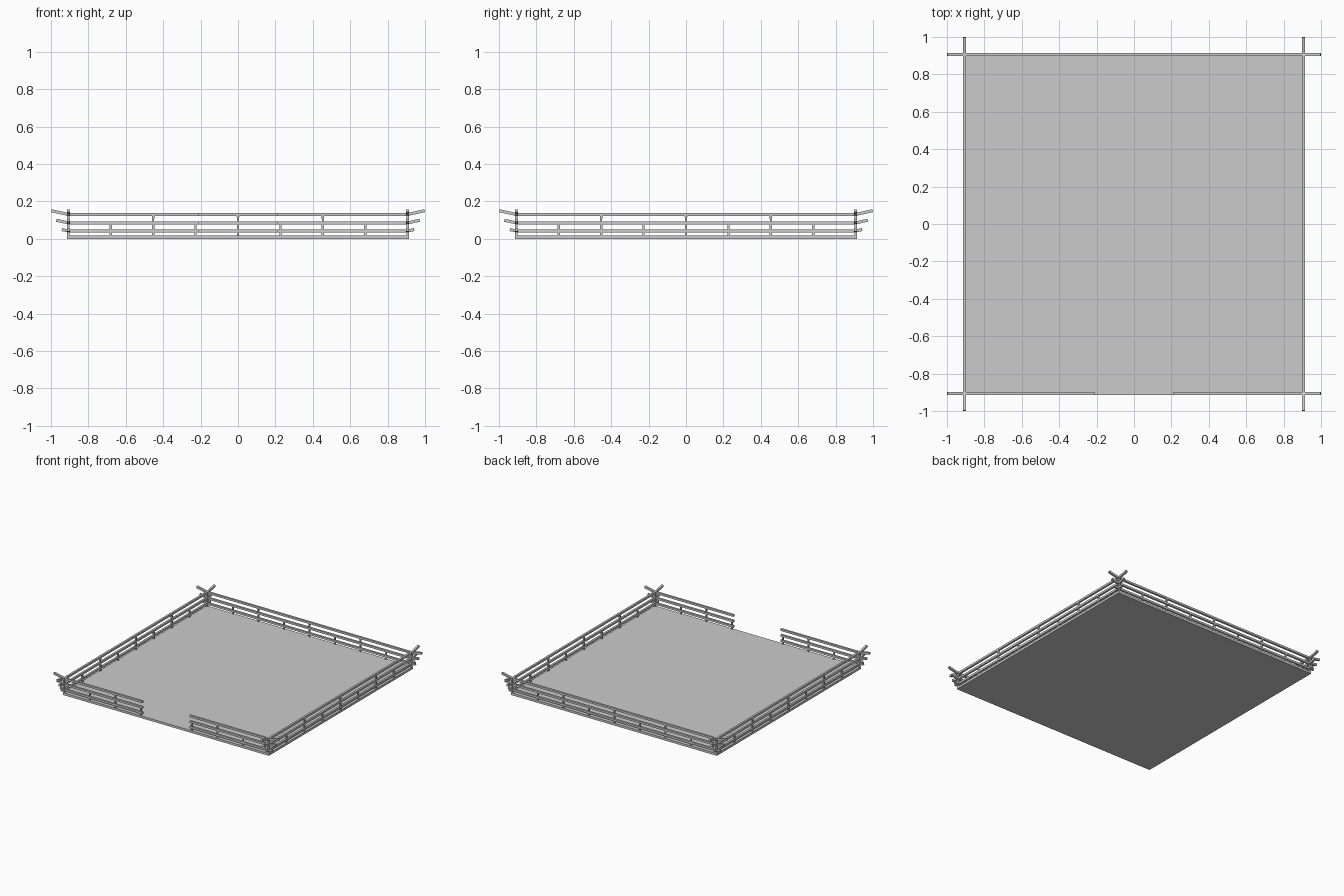
import bpy
import bmesh
import math
from mathutils import Matrix, Vector

cube = bpy.data.objects.get("Cube")
if cube:
    bpy.data.objects.remove(cube, do_unlink=True)

EDGE = 0.907      # distance from the centre to each fence line
GATE = 0.21       # half width of the front opening
THICK = 0.016     # rail thickness
FLOOR = 0.018     # floor slab height
# name: (centre height, tip reach, tip height)
RAILS = {
    "lower": (0.042, 0.942, 0.049),
    "middle": (0.085, 0.971, 0.099),
    "upper": (0.130, 0.998, 0.150),
}
SIDES = {"front": 0, "left": 90, "back": 180, "right": 270}


def add_object(name, bm, turn=0):
    bmesh.ops.recalc_face_normals(bm, faces=bm.faces)
    mesh = bpy.data.meshes.new(name)
    bm.to_mesh(mesh)
    bm.free()
    obj = bpy.data.objects.new(name, mesh)
    obj.matrix_world = Matrix.Rotation(math.radians(turn), 4, "Z")
    bpy.context.collection.objects.link(obj)
    return obj


def add_bar(bm, path):
    """Square bar along points (x, z), standing on the fence line."""
    pts = [Vector(p) for p in path]
    half = THICK / 2
    rings = []
    for i, p in enumerate(pts):
        along = (pts[min(i + 1, len(pts) - 1)] - pts[max(i - 1, 0)]).normalized()
        up = Vector((-along.y, along.x)) * half
        ring = []
        for across, side in ((-1, -1), (1, -1), (1, 1), (-1, 1)):
            q = p + up * side
            ring.append(bm.verts.new((q.x, -EDGE + across * half, q.y)))
        rings.append(ring)
    for a, b in zip(rings, rings[1:]):
        for k in range(4):
            n = (k + 1) % 4
            bm.faces.new((a[k], a[n], b[n], b[k]))
    bm.faces.new(rings[0])
    bm.faces.new(rings[-1])


def add_post(bm, x, low, high, bottom, top):
    """Square post, optionally flaring towards the top."""
    made = bmesh.ops.create_cone(
        bm, cap_ends=True, segments=4,
        radius1=bottom / math.sqrt(2), radius2=top / math.sqrt(2),
        depth=high - low,
        matrix=Matrix.Translation((x, -EDGE, (low + high) / 2))
        @ Matrix.Rotation(math.pi / 4, 4, "Z"))
    return made


# Floor slab
bm = bmesh.new()
size = 2 * (EDGE + THICK / 2)
bmesh.ops.create_cube(bm, size=1, matrix=Matrix.Translation((0, 0, FLOOR / 2))
                      @ Matrix.Diagonal((size, size, FLOOR, 1)))
add_object("floor", bm)

for side, turn in SIDES.items():
    # Rails with upturned ends, split at the gate on the front
    for level, (z, reach, tip) in RAILS.items():
        bm = bmesh.new()
        left = [(-reach, tip), (-EDGE, z)]
        right = [(EDGE, z), (reach, tip)]
        if side == "front":
            add_bar(bm, left + [(-GATE, z)])
            add_bar(bm, [(GATE, z)] + right)
        else:
            add_bar(bm, left + right)
        add_object(f"{side}_{level}_rail", bm, turn)

    # Lower posts from the floor to the middle rail, short blocks above
    bm = bmesh.new()
    for i in range(-4, 4):
        x = EDGE * i / 4
        if side == "front" and abs(x) < GATE:
            continue
        add_post(bm, x, FLOOR, RAILS["middle"][0], 0.012, 0.012)
        if i % 2 == 0:
            add_post(bm, x, RAILS["middle"][0], RAILS["upper"][0], 0.008, 0.016)
    add_object(f"{side}_posts", bm, turn)
